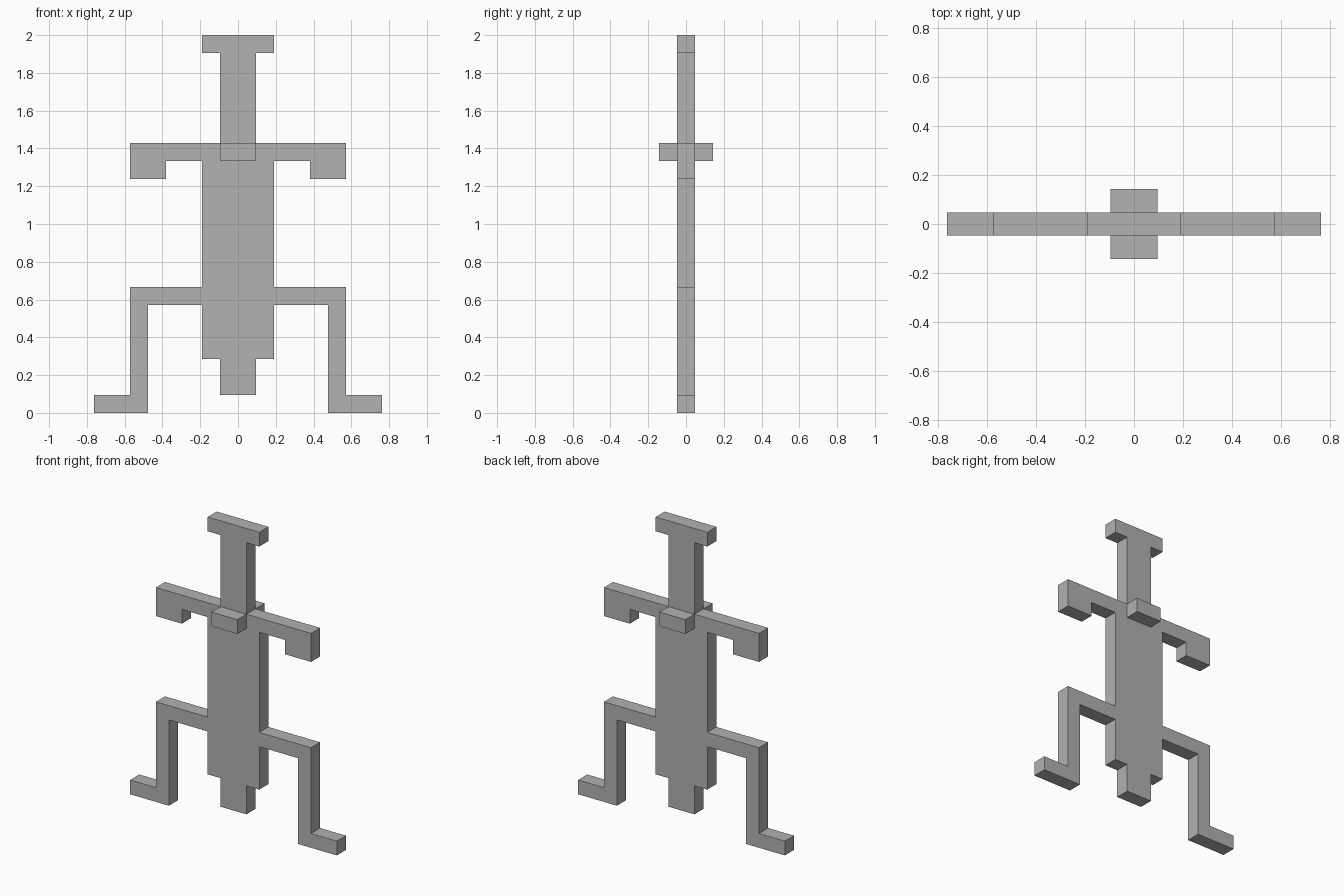
import bpy
import bmesh

cube = bpy.data.objects.get("Cube")
if cube:
    bpy.data.objects.remove(cube, do_unlink=True)

U = 2 / 21  # one grid step of the blocky design

grey = bpy.data.materials.new("plain grey")
grey.use_nodes = True
colour = (0.445, 0.445, 0.445, 1)
grey.diffuse_color = colour
grey.node_tree.nodes["Principled BSDF"].inputs["Base Color"].default_value = colour


def slab(name, profile, y0=-0.5, y1=0.5):
    """Extrude an (x, z) outline, in grid steps, from y0 to y1."""
    bm = bmesh.new()
    face = bm.faces.new([bm.verts.new((x * U, y0 * U, z * U)) for x, z in profile])
    ext = bmesh.ops.extrude_face_region(bm, geom=[face])
    verts = [v for v in ext["geom"] if isinstance(v, bmesh.types.BMVert)]
    bmesh.ops.translate(bm, verts=verts, vec=(0, (y1 - y0) * U, 0))
    bmesh.ops.recalc_face_normals(bm, faces=bm.faces)
    mesh = bpy.data.meshes.new(name)
    bm.to_mesh(mesh)
    bm.free()
    mesh.materials.append(grey)
    obj = bpy.data.objects.new(name, mesh)
    bpy.context.collection.objects.link(obj)
    return obj


def flip(profile):
    return [(-x, z) for x, z in reversed(profile)]


# Tail, torso, neck and flat-topped head in one symmetric outline
half = [(1, 1), (1, 3), (2, 3), (2, 15), (1, 15), (1, 20), (2, 20), (2, 21)]
slab("body", half + flip(half))

# Arms with drooping hands, and bent legs with outward feet
arm = [(2, 14), (4, 14), (4, 13), (6, 13), (6, 15), (2, 15)]
leg = [(2, 6), (5, 6), (5, 0), (8, 0), (8, 1), (6, 1), (6, 7), (2, 7)]
for part, outline in (("arm", arm), ("leg", leg)):
    slab("left_" + part, outline)
    slab("right_" + part, flip(outline))

# Blocks standing out from the chest and the back
block = [(-1, 14), (1, 14), (1, 15), (-1, 15)]
slab("chest_block", block, -1.5, -0.5)
slab("back_block", block, 0.5, 1.5)
